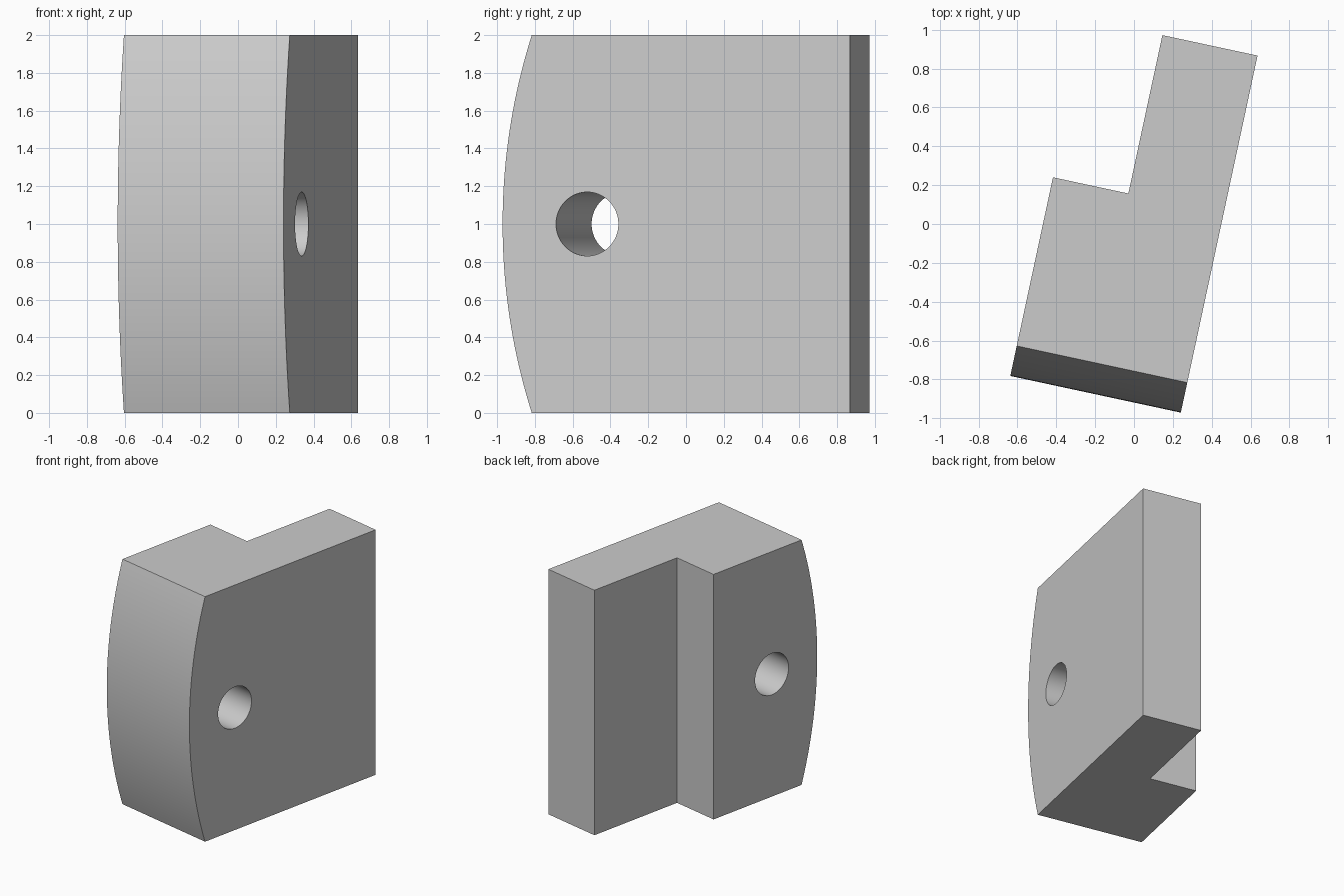
import bpy
import bmesh
import math
from mathutils import Matrix, Vector

cube = bpy.data.objects.get("Cube")
if cube:
    bpy.data.objects.remove(cube, do_unlink=True)

THICK, THIN = 0.898, 0.501     # full thickness, thickness of the rear tongue
LENGTH, STEP = 1.88, 1.046     # full length, start of the tongue
SAG = 0.158                    # depth of the rounded front
PLACE = Matrix.Translation((0.241, -0.971, 0)) @ Matrix.Rotation(math.radians(-12.13), 4, "Z")

grey = bpy.data.materials.new("plain grey")
grey.use_nodes = True
colour = (0.6, 0.6, 0.6, 1)
grey.diffuse_color = colour
grey.node_tree.nodes["Principled BSDF"].inputs["Base Color"].default_value = colour


def prism(name, profile, x0, x1):
    """Extrude a closed (y, z) profile across the thickness."""
    bm = bmesh.new()
    face = bm.faces.new([bm.verts.new((x0, y, z)) for y, z in profile])
    grown = bmesh.ops.extrude_face_region(bm, geom=[face])["geom"]
    verts = [v for v in grown if isinstance(v, bmesh.types.BMVert)]
    bmesh.ops.translate(bm, verts=verts, vec=Vector((x1 - x0, 0, 0)))
    bmesh.ops.recalc_face_normals(bm, faces=bm.faces)
    mesh = bpy.data.meshes.new(name)
    bm.to_mesh(mesh)
    bm.free()
    mesh.materials.append(grey)
    obj = bpy.data.objects.new(name, mesh)
    bpy.context.collection.objects.link(obj)
    obj.matrix_world = PLACE
    return obj


def arc(cy, cz, r, start, end, steps):
    angles = [start + (end - start) * i / steps for i in range(steps + 1)]
    return [(cy + r * math.cos(a), cz + r * math.sin(a)) for a in angles]


# Block with a rounded front edge
radius = (1 + SAG ** 2) / (2 * SAG)
half = math.asin(1 / radius)
front = arc(radius, 1, radius, math.pi - half, math.pi + half, 48)
block = prism("stepped_block", front + [(LENGTH, 0), (LENGTH, 2)], -THICK, 0)

# Cutters for the rear step and the cross hole
step_box = [(STEP, -0.2), (LENGTH + 0.2, -0.2), (LENGTH + 0.2, 2.2), (STEP, 2.2)]
notch = prism("step_cutter", step_box, -THICK - 0.2, -THIN)
circle = arc(0.458, 1, 0.169, 0, 2 * math.pi, 64)[:-1]
hole = prism("hole_cutter", circle, -THICK - 0.2, 0.2)

for cutter in (notch, hole):
    cut = block.modifiers.new(cutter.name, "BOOLEAN")
    cut.operation = "DIFFERENCE"
    cut.solver = "EXACT"
    cut.object = cutter

# Bake the cuts and drop the cutters
bpy.context.view_layer.update()
graph = bpy.context.evaluated_depsgraph_get()
baked = bpy.data.meshes.new_from_object(block.evaluated_get(graph))
block.modifiers.clear()
block.data = baked
for cutter in (notch, hole):
    bpy.data.objects.remove(cutter, do_unlink=True)

# Smooth curved walls, sharp edges
bpy.ops.object.select_all(action="DESELECT")
block.select_set(True)
bpy.context.view_layer.objects.active = block
bpy.ops.object.shade_smooth_by_angle(angle=math.radians(30))
